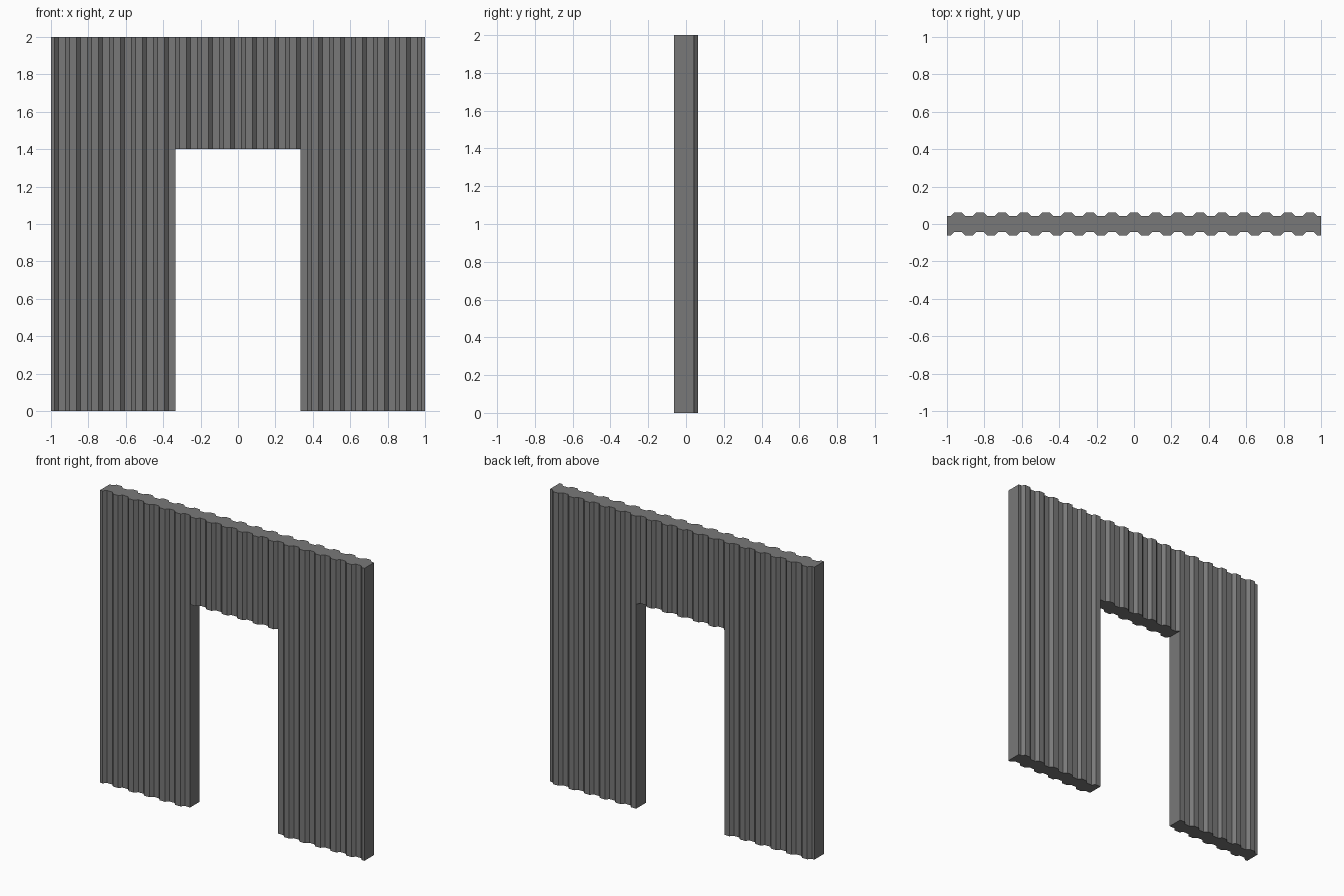
import bpy
import bmesh

cube = bpy.data.objects.get("Cube")
if cube:
    bpy.data.objects.remove(cube, do_unlink=True)

RIBS = 17
PITCH = 2 / RIBS
FRONT, STEP, THICK = -0.0625, 0.021, 0.104
DOOR_HALF, DOOR_TOP = 1 / 3, 1.4

# Grey sheet material
grey = bpy.data.materials.new("mid grey")
grey.use_nodes = True
colour = (0.19, 0.19, 0.19, 1)
grey.diffuse_color = colour
grey.node_tree.nodes["Principled BSDF"].inputs["Base Color"].default_value = colour

# Trapezoid rib profile: ridge, slope, valley, slope
profile = [(-1, FRONT)]
for i in range(RIBS):
    for sixth, depth in ((1, 0), (2, STEP), (4, STEP), (5, 0)):
        profile.append((-1 + (i + sixth / 6) * PITCH, FRONT + depth))
profile.append((1, FRONT))

# Corrugated front sheet with the doorway left out
bm = bmesh.new()
rows = [[bm.verts.new((x, y, z)) for x, y in profile] for z in (0, DOOR_TOP, 2)]
for level, (low, high) in enumerate(zip(rows, rows[1:])):
    for i in range(len(profile) - 1):
        middle = (profile[i][0] + profile[i + 1][0]) / 2
        if level == 0 and abs(middle) < DOOR_HALF:
            continue
        bm.faces.new((low[i], low[i + 1], high[i + 1], high[i]))
bmesh.ops.delete(bm, geom=[v for v in bm.verts if not v.link_faces], context="VERTS")

# Thicken straight back so both sides share the same ribs
result = bmesh.ops.extrude_face_region(bm, geom=bm.faces[:], use_keep_orig=True)
back = [v for v in result["geom"] if isinstance(v, bmesh.types.BMVert)]
bmesh.ops.translate(bm, verts=back, vec=(0, THICK, 0))
bmesh.ops.recalc_face_normals(bm, faces=bm.faces[:])

mesh = bpy.data.meshes.new("corrugated_doorway_wall")
bm.to_mesh(mesh)
bm.free()
mesh.materials.append(grey)
wall = bpy.data.objects.new("corrugated_doorway_wall", mesh)
bpy.context.collection.objects.link(wall)
